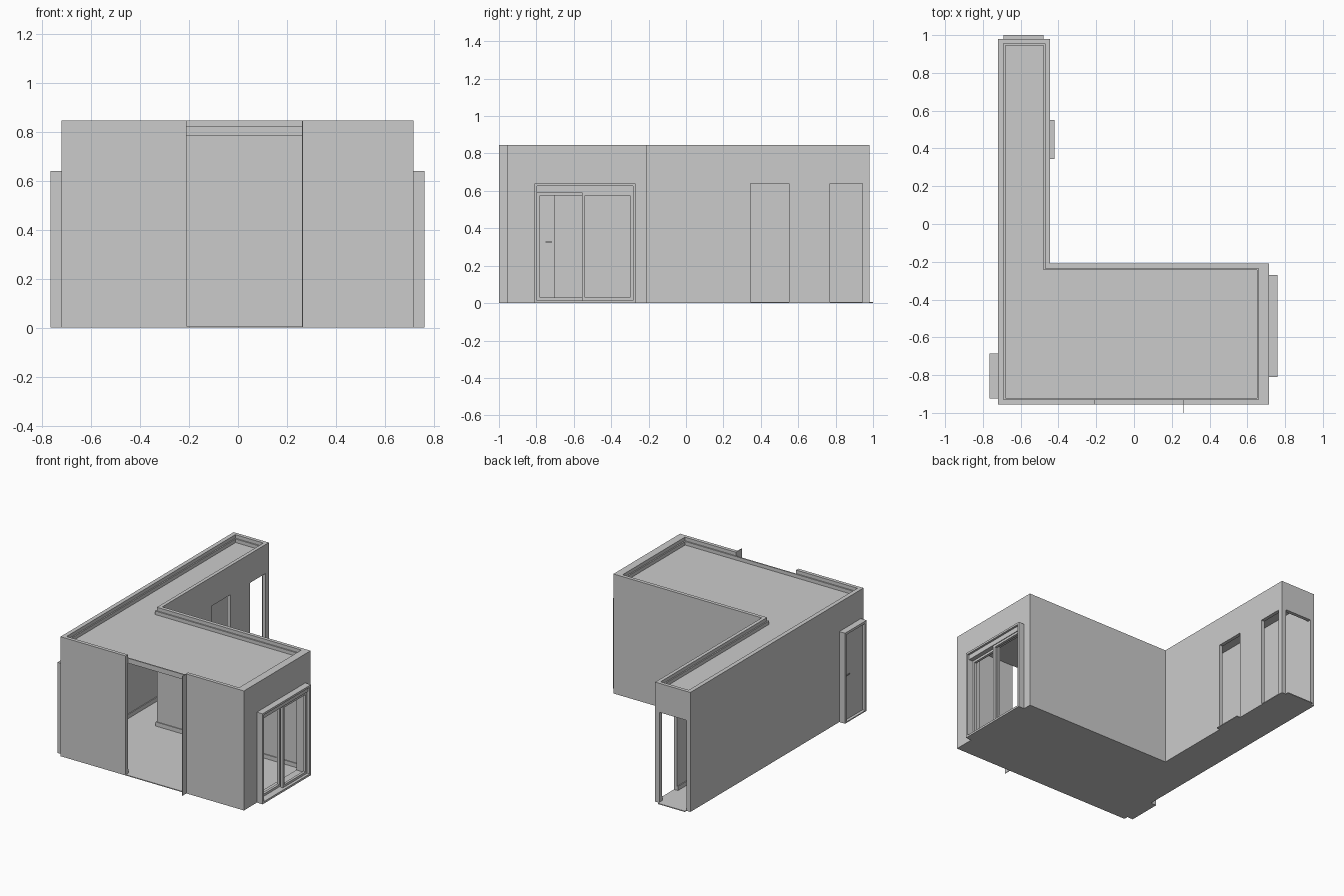
import bpy, bmesh
from mathutils import Vector

if "Cube" in bpy.data.objects:
    bpy.data.objects.remove(bpy.data.objects["Cube"])

H = 0.845            # wall height
OUTER = [(-.72, -.955), (.715, -.955), (.715, -.21), (-.445, -.21), (-.445, .98), (-.72, .98)]


def inner(i=0.0):
    """Inside outline of the L-shaped room, shrunk by i."""
    a, b, c = -.69 + i, .66 - i, -.47 - i
    s, n, e = -.93 + i, -.235 - i, .955 - i
    return [(a, s), (b, s), (b, n), (c, n), (c, e), (a, e)]


def finish(name, bm):
    bmesh.ops.recalc_face_normals(bm, faces=bm.faces)
    me = bpy.data.meshes.new(name)
    bm.to_mesh(me)
    bm.free()
    ob = bpy.data.objects.new(name, me)
    bpy.context.collection.objects.link(ob)
    return ob


def add_box(bm, x0, x1, y0, y1, z0, z1):
    vs = bmesh.ops.create_cube(bm, size=1)["verts"]
    for v in vs:
        v.co = Vector((x0 if v.co.x < 0 else x1, y0 if v.co.y < 0 else y1, z0 if v.co.z < 0 else z1))


def boxes(name, *items):
    bm = bmesh.new()
    for it in items:
        add_box(bm, *it)
    return finish(name, bm)


def slab(name, pts, z0, z1):
    bm = bmesh.new()
    f = bm.faces.new([bm.verts.new((x, y, z0)) for x, y in pts])
    g = bmesh.ops.extrude_face_region(bm, geom=[f])["geom"]
    bmesh.ops.translate(bm, vec=(0, 0, z1 - z0), verts=[v for v in g if isinstance(v, bmesh.types.BMVert)])
    return finish(name, bm)


def ring(name, out, inn, z0, z1):
    """Closed wall-like band between two matching outlines."""
    bm = bmesh.new()
    loops = [[bm.verts.new((x, y, z)) for x, y in p] for p, z in ((out, z0), (out, z1), (inn, z1), (inn, z0))]
    n = len(out)
    for k in range(4):
        a, b = loops[k], loops[(k + 1) % 4]
        for i in range(n):
            j = (i + 1) % n
            bm.faces.new((a[i], a[j], b[j], b[i]))
    return finish(name, bm)


def cut(ob, holes):
    """Cut box openings, then drop the cutters."""
    for h in holes:
        c = boxes("cutter", h)
        c.hide_render = True
        m = ob.modifiers.new("cut", "BOOLEAN")
        m.operation, m.solver, m.object = "DIFFERENCE", "EXACT", c
        bpy.context.view_layer.update()
        dg = bpy.context.evaluated_depsgraph_get()
        me = bpy.data.meshes.new_from_object(ob.evaluated_get(dg))
        ob.modifiers.clear()
        ob.data = me
        bpy.data.objects.remove(c)


def frame_x(bm, x0, x1, y0, y1, z0, z1, w, bottom=None):
    """Rectangular frame lying in a plane facing x."""
    b = w if bottom is None else bottom
    add_box(bm, x0, x1, y0, y0 + w, z0, z1)
    add_box(bm, x0, x1, y1 - w, y1, z0, z1)
    add_box(bm, x0, x1, y0 + w, y1 - w, z1 - w, z1)
    add_box(bm, x0, x1, y0 + w, y1 - w, z0, z0 + b)


# Openings: wide front, sliding door, side door, two corridor doorways, corridor end
holes = [(-.21, .265, -1.1, -.85, -.1, 1),
         (.6, .8, -.80, -.28, -.1, .63),
         (-.8, -.65, -.91, -.695, -.1, .63),
         (-.5, -.40, .345, .55, -.1, .64),
         (-.5, -.40, .77, .945, -.1, .64),
         (-.69, -.48, .9, 1.1, -.1, .64)]

# Shell
walls = ring("walls", OUTER, inner(), 0, H)
cut(walls, holes)
skirting = ring("skirting_board", inner(), inner(.006), .005, .035)
cut(skirting, holes)

# Floor, ceiling and the ledge moulding above it
slab("floor", inner(), 0, .006)
slab("ceiling", inner(), .785, .795)
ring("ceiling_moulding", inner(), inner(.009), .795, .82)
boxes("thresholds",
      (-.21, .265, -.955, -.93, 0, .006),
      (-.47, -.42, .345, .55, 0, .006),
      (-.47, -.445, .77, .945, 0, .006),
      (-.69, -.48, .955, 1.0, 0, .006),
      (-.74, -.69, -.91, -.695, 0, .006))

# Thin fin at the edge of the front opening
boxes("front_fin", (.261, .265, -1.0, -.93, 0, H))

# Sliding door: casing, header and two open panels
bm = bmesh.new()
frame_x(bm, .655, .76, -.81, -.27, 0, .64, .014)
add_box(bm, .69, .745, -.796, -.284, .592, .626)
finish("sliding_door_casing", bm)
for name, x, y0, y1 in (("sliding_panel_fixed", .695, -.796, -.54), ("sliding_panel_moving", .722, -.555, -.284)):
    bm = bmesh.new()
    frame_x(bm, x, x + .018, y0, y1, .014, .592, .016)
    finish(name, bm)

# Side door: casing, leaf and lever handles on both sides
bm = bmesh.new()
frame_x(bm, -.765, -.685, -.925, -.685, 0, .64, .017, .008)
finish("side_door_casing", bm)
boxes("side_door_leaf", (-.745, -.725, -.908, -.702, .008, .623))
for side, x in ((-1, -.745), (1, -.725)):
    tip = x + side * .014
    lo, hi = sorted((x, tip))
    b0, b1 = sorted((tip, tip - side * .005))
    p0, p1 = sorted((x, x + side * .003))
    boxes("side_door_handle",
          (p0, p1, -.725, -.712, .30, .34),
          (lo, hi, -.721, -.716, .324, .330),
          (b0, b1, -.75, -.716, .324, .330))
